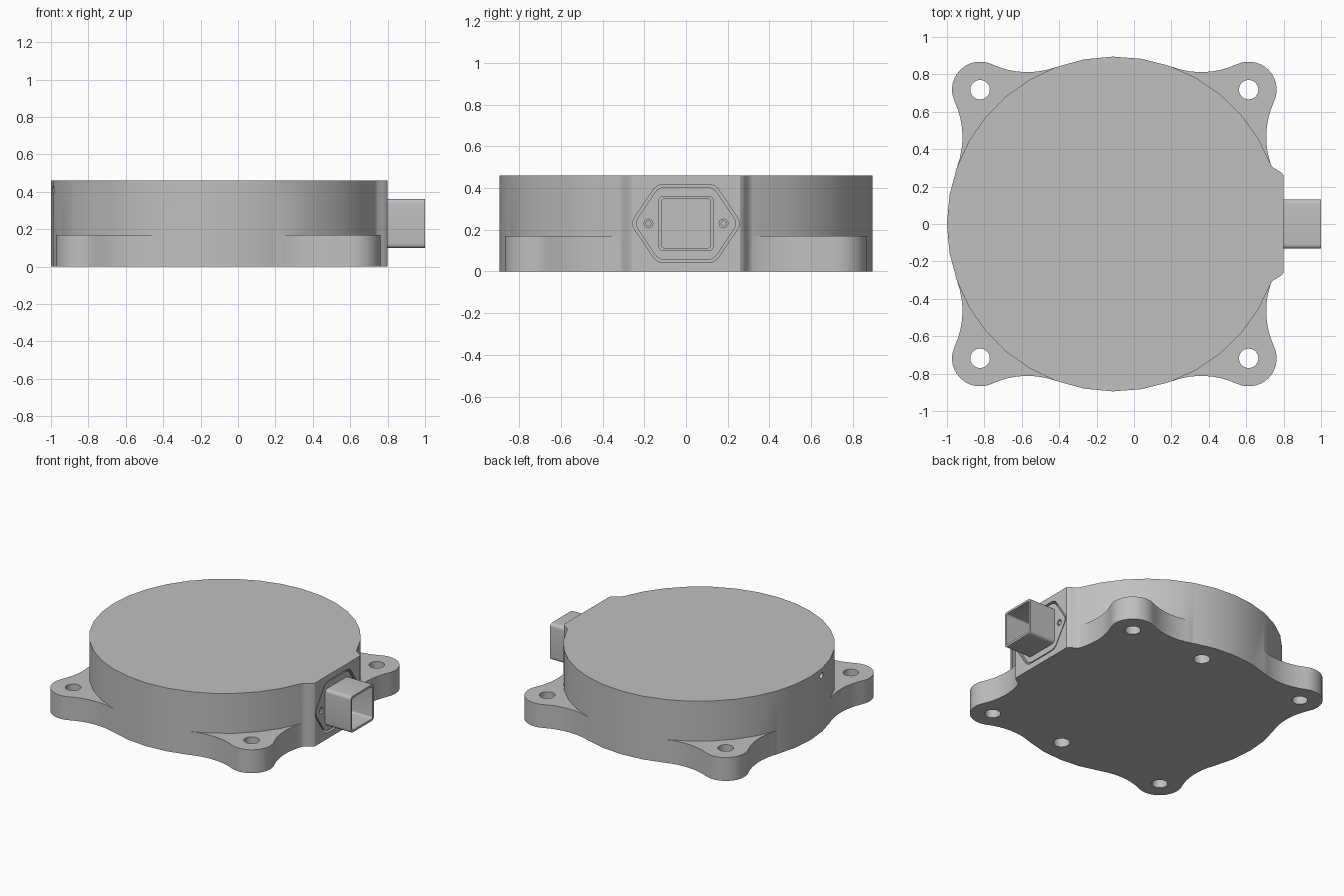
import bpy, bmesh
from math import sin, cos, pi, radians, atan2, acos, hypot
from mathutils import Matrix, Vector

cube = bpy.data.objects.get("Cube")
if cube:
    bpy.data.objects.remove(cube, do_unlink=True)

grey = bpy.data.materials.new("light_grey")
grey.use_nodes = True
colour = (0.527, 0.527, 0.527, 1)
grey.diffuse_color = colour
grey.node_tree.nodes["Principled BSDF"].inputs["Base Color"].default_value = colour

CX, R, TOP, FLANGE = -0.105, 0.895, 0.46, 0.17   # drum centre, radius, heights
HOLE, LUG, FILLET = 0.718, 0.15, 0.45            # lug offset, lug and fillet radii
FACE, MID = 0.80, 0.23                           # connector face and its centre height


def arc(cx, cy, r, a0, a1, n):
    return [(cx + r * cos(a0 + (a1 - a0) * i / n), cy + r * sin(a0 + (a1 - a0) * i / n))
            for i in range(n + 1)]


def circle(cx, cy, r, n=24):
    return arc(cx, cy, r, 0, 2 * pi, n)[:-1]


def rounded(corners, cut, n=4):
    """Replace each corner with a small curve starting `cut` away from it."""
    out = []
    for i, c in enumerate(corners):
        c = Vector(c)
        p, q = Vector(corners[i - 1]), Vector(corners[(i + 1) % len(corners)])
        a, b = c + (p - c).normalized() * cut, c + (q - c).normalized() * cut
        for k in range(n + 1):
            t = k / n
            out.append(tuple(a * (1 - t) ** 2 + c * 2 * t * (1 - t) + b * t * t))
    return out


def sideways(angle=0):
    """Profile axes become y and z, extrusion runs outward at the angle."""
    return Matrix.Rotation(angle, 4, 'Z') @ Matrix(
        ((0, 0, 1, 0), (1, 0, 0, 0), (0, 1, 0, 0), (0, 0, 0, 1)))


def prism(name, pts, lo, hi, matrix=Matrix()):
    bm = bmesh.new()
    face = bm.faces.new([bm.verts.new((x, y, lo)) for x, y in pts])
    ext = bmesh.ops.extrude_face_region(bm, geom=[face])
    bmesh.ops.translate(bm, vec=(0, 0, hi - lo),
                        verts=[v for v in ext["geom"] if isinstance(v, bmesh.types.BMVert)])
    bmesh.ops.transform(bm, matrix=matrix, verts=bm.verts)
    bmesh.ops.recalc_face_normals(bm, faces=bm.faces)
    mesh = bpy.data.meshes.new(name)
    bm.to_mesh(mesh)
    bm.free()
    mesh.materials.append(grey)
    obj = bpy.data.objects.new(name, mesh)
    bpy.context.collection.objects.link(obj)
    return obj


def activate(obj):
    bpy.ops.object.select_all(action='DESELECT')
    obj.select_set(True)
    bpy.context.view_layer.objects.active = obj


def combine(obj, tool, operation='DIFFERENCE'):
    mod = obj.modifiers.new("combine", 'BOOLEAN')
    mod.operation, mod.solver, mod.object = operation, 'EXACT', tool
    activate(obj)
    bpy.ops.object.modifier_apply(modifier=mod.name)
    bpy.data.objects.remove(tool, do_unlink=True)


# Drum with a flat boss for the connector
edge = radians(21)
drum = arc(CX, 0, R, edge, 2 * pi - edge, 32)
boss = [(0.738, 0.308), (0.75, 0.298), (0.775, 0.283), (0.792, 0.272), (FACE, 0.26)]
drum += [(x, -y) for x, y in boss] + boss[::-1]
housing = prism("housing", drum, 0, TOP)

# Mounting flange: four round lugs blended into the drum
reach, near, far = HOLE * 2 ** 0.5, LUG + FILLET, R + FILLET
phi = pi / 4 - acos((far ** 2 + reach ** 2 - near ** 2) / (2 * far * reach))
fx, fy = far * cos(phi), far * sin(phi)
to_lug = atan2(HOLE - fy, HOLE - fx)
half = arc(fx, fy, FILLET, phi + pi, to_lug, 8)
half += arc(HOLE, HOLE, LUG, to_lug - pi, pi / 4, 7)[1:]
corner = half + [(y, x) for x, y in half[-2::-1]]
outline = []
for k in range(4):
    c, s = round(cos(k * pi / 2)), round(sin(k * pi / 2))
    outline += [(CX + c * x - s * y, s * x + c * y) for x, y in corner]
combine(housing, prism("flange", outline, 0, FLANGE), 'UNION')

# Lug through holes and two blind holes underneath
for sy in (-1, 1):
    for sx in (-1, 1):
        combine(housing, prism("cutter", circle(CX + sx * HOLE, sy * HOLE, 0.052), -0.1, 0.3))
    combine(housing, prism("cutter", circle(0.02, sy * HOLE, 0.055), -0.1, 0.2))

# Small vent hole in the drum wall, near the top
side = Matrix.Translation((CX, 0, 0)) @ sideways(radians(189.6))
combine(housing, prism("cutter", circle(0, 0.41, 0.022, 16), R - 0.06, R + 0.1, side))


# Six-sided connector pocket and plate
def hexagon(scale):
    pts = [(0.265, 0), (0.14, 0.187), (-0.14, 0.187),
           (-0.265, 0), (-0.14, -0.187), (0.14, -0.187)]
    return rounded([(y * scale, MID + z * scale) for y, z in pts], 0.035)


combine(housing, prism("cutter", hexagon(1), FACE - 0.05, FACE + 0.1, sideways()))
plate = prism("connector_plate", hexagon(0.94), FACE - 0.06, FACE - 0.006, sideways())
parts = [housing, plate]
for name, sy in (("left_screw", 1), ("right_screw", -1)):
    y = 0.18 * sy
    combine(plate, prism("cutter", circle(y, MID, 0.021, 16), FACE - 0.03, FACE + 0.1, sideways()))
    parts.append(prism(name, circle(y, MID, 0.014, 16), FACE - 0.04, FACE - 0.012, sideways()))


# Square connector shell, open at its end
def square(h, cut):
    return rounded([(h, MID + h), (-h, MID + h), (-h, MID - h), (h, MID - h)], cut)


shell = prism("connector_shell", square(0.132, 0.025), FACE - 0.04, 1.0, sideways())
combine(shell, prism("cutter", square(0.117, 0.014), FACE, 1.1, sideways()))
parts.append(shell)

for part in parts:
    activate(part)
    bpy.ops.object.shade_smooth_by_angle(angle=radians(32))
